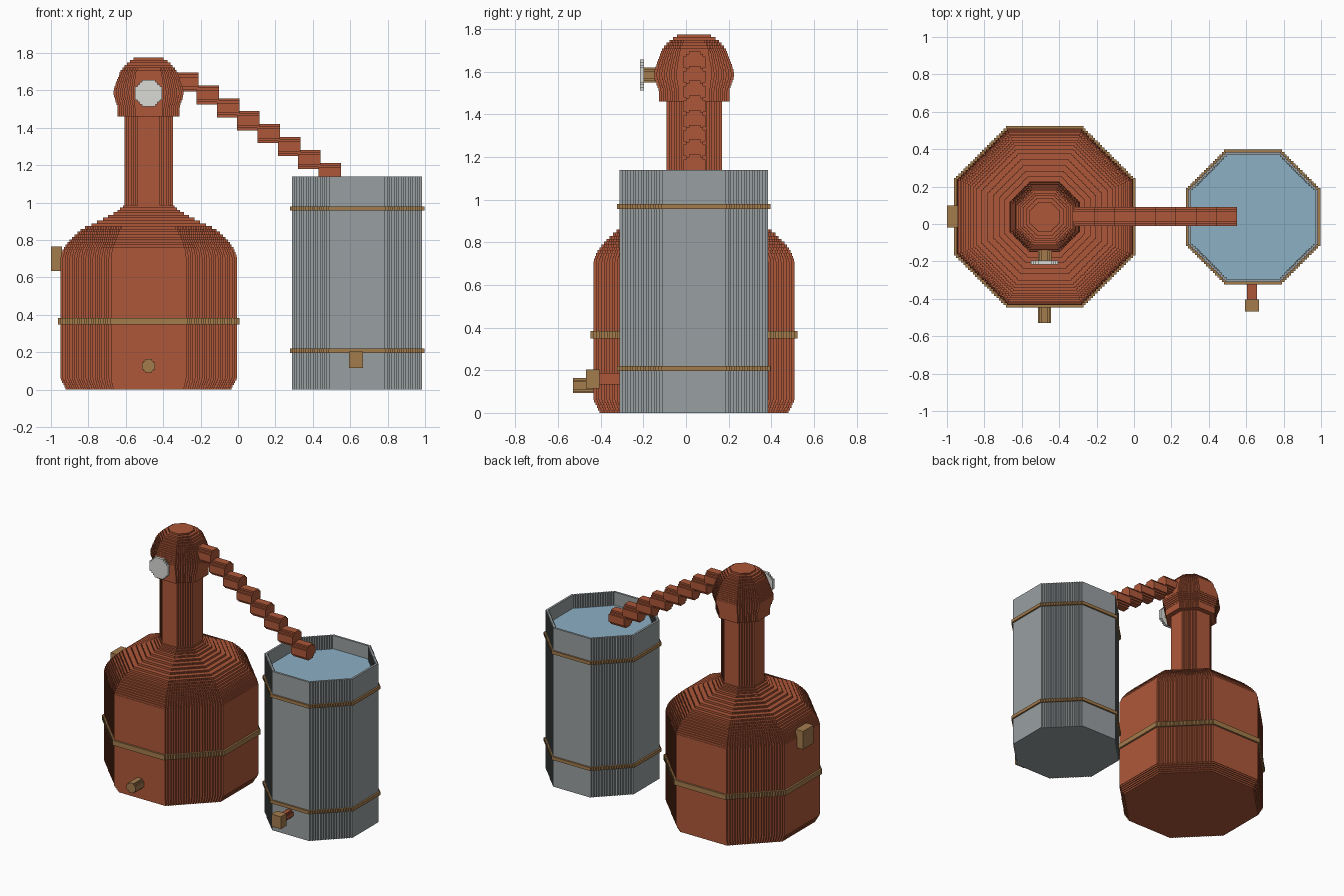
import bpy
import bmesh

cube = bpy.data.objects.get("Cube")
if cube:
    bpy.data.objects.remove(cube, do_unlink=True)

VOXEL = 0.0127


def material(name, rgb):
    mat = bpy.data.materials.new(name)
    mat.use_nodes = True
    mat.diffuse_color = (*rgb, 1)
    mat.node_tree.nodes["Principled BSDF"].inputs["Base Color"].default_value = (*rgb, 1)
    return mat


COPPER = material("copper", (0.42, 0.097, 0.041))
STEEL = material("grey steel", (0.315, 0.348, 0.358))
BRASS = material("brass", (0.37, 0.2, 0.073))
WATER = material("water blue", (0.262, 0.434, 0.56))
DIAL = material("dial white", (0.7, 0.7, 0.67))


def finish(name, bm, mat):
    mesh = bpy.data.meshes.new(name)
    bm.to_mesh(mesh)
    bm.free()
    mesh.materials.append(mat)
    obj = bpy.data.objects.new(name, mesh)
    bpy.context.collection.objects.link(obj)
    return obj


def stepped_octagon(r, steps):
    """Octagon outline whose diagonal sides are small stairs."""
    d = 0.586 * r / (steps + 0.5)
    x, y = r, r - steps * d
    quarter = [(x, y)]
    for _ in range(steps):
        x -= d
        quarter.append((x, y))
        y += d
        quarter.append((x, y))
    points = []
    for _ in range(4):
        points += quarter
        quarter = [(-b, a) for a, b in quarter]
    return points


def octagon_part(name, centre, profile, mat, axis="Z", steps=None):
    """Stack stepped octagons of (height, radius) along an axis."""
    if steps is None:
        steps = max(2, round(0.586 * max(r for _, r in profile) / VOXEL))
    bm = bmesh.new()
    rings = []
    for h, r in profile:
        ring = []
        for a, b in stepped_octagon(r, steps):
            p = {"Z": (a, b, h), "X": (h, a, b), "Y": (b, h, a)}[axis]
            ring.append(bm.verts.new([p[i] + centre[i] for i in range(3)]))
        rings.append(ring)
    for low, high in zip(rings, rings[1:]):
        for i in range(len(low)):
            j = (i + 1) % len(low)
            bm.faces.new((low[i], low[j], high[j], high[i]))
    bm.faces.new(rings[0][::-1])
    bm.faces.new(rings[-1])
    return finish(name, bm, mat)


def box(name, low, high, mat):
    bm = bmesh.new()
    bmesh.ops.create_cube(bm, size=1)
    for v in bm.verts:
        v.co = [(low[i] + high[i]) / 2 + v.co[i] * (high[i] - low[i]) for i in range(3)]
    return finish(name, bm, mat)


def terraced(points):
    """Turn a smooth profile into thin flat layers."""
    result = []
    for (z0, r0), (z1, r1) in zip(points, points[1:]):
        count = 1 if r0 == r1 else max(1, round((z1 - z0) / VOXEL))
        for i in range(count):
            r = r0 + (r1 - r0) * (i + 0.5) / count
            result.append((z0 + (z1 - z0) * i / count, r))
            result.append((z0 + (z1 - z0) * (i + 1) / count, r))
    return result


# Copper pot with domed shoulder, neck and bulbous head
POT = (-0.478, 0.038, 0)
octagon_part("pot_body", POT, terraced([
    (0, 0.44), (0.06, 0.472), (0.71, 0.472), (0.75, 0.458), (0.79, 0.43),
    (0.83, 0.39), (0.86, 0.355), (0.89, 0.29), (0.92, 0.23),
    (0.95, 0.175), (0.985, 0.13)]), COPPER)
octagon_part("pot_neck", POT, [(0.95, 0.13), (1.5, 0.13)], COPPER)
octagon_part("pot_head", POT, terraced([
    (1.46, 0.165), (1.51, 0.165), (1.575, 0.187), (1.6, 0.187), (1.66, 0.167),
    (1.71, 0.147), (1.75, 0.11), (1.775, 0.07)]), COPPER)
octagon_part("pot_band", POT, [(0.348, 0.485), (0.384, 0.485)], BRASS)
octagon_part("pot_tap", (-0.478, 0, 0.128), [(-0.53, 0.035), (-0.4, 0.035)], BRASS, "Y")
box("pot_side_bracket", (-1, -0.02, 0.635), (-0.94, 0.1, 0.765), BRASS)

# Pressure gauge on the head
octagon_part("gauge_stem", (-0.478, 0, 1.585), [(-0.198, 0.036), (-0.1, 0.036)], BRASS, "Y")
octagon_part("gauge_dial", (-0.478, 0, 1.585), [(-0.216, 0.072), (-0.196, 0.072)], DIAL, "Y")

# Descending pipe made of overlapping segments
for i in range(8):
    x = -0.33 + 0.1086 * i
    octagon_part(f"pipe_segment_{i + 1}", (x, 0.04, 1.645 - 0.069 * i),
                 [(0, 0.051), (0.12, 0.051)], COPPER, "X")

# Open cooling barrel with water and hoops
BARREL = (0.637, 0.037, 0)
octagon_part("barrel", BARREL, [
    (0, 0.348), (1.14, 0.348), (1.14, 0.333), (1.02, 0.333)], STEEL)
octagon_part("barrel_water", BARREL, [(1.03, 0.334), (1.045, 0.334)], WATER)
for name, z in (("lower", 0.197), ("upper", 0.957)):
    octagon_part(f"barrel_{name}_hoop", BARREL, [(z, 0.36), (z + 0.023, 0.36)], BRASS)

# Barrel outlet
octagon_part("outlet_pipe", (0.63, 0, 0.16), [(-0.42, 0.027), (-0.28, 0.027)], COPPER, "Y")
box("outlet_tap", (0.593, -0.468, 0.115), (0.668, -0.405, 0.203), BRASS)
